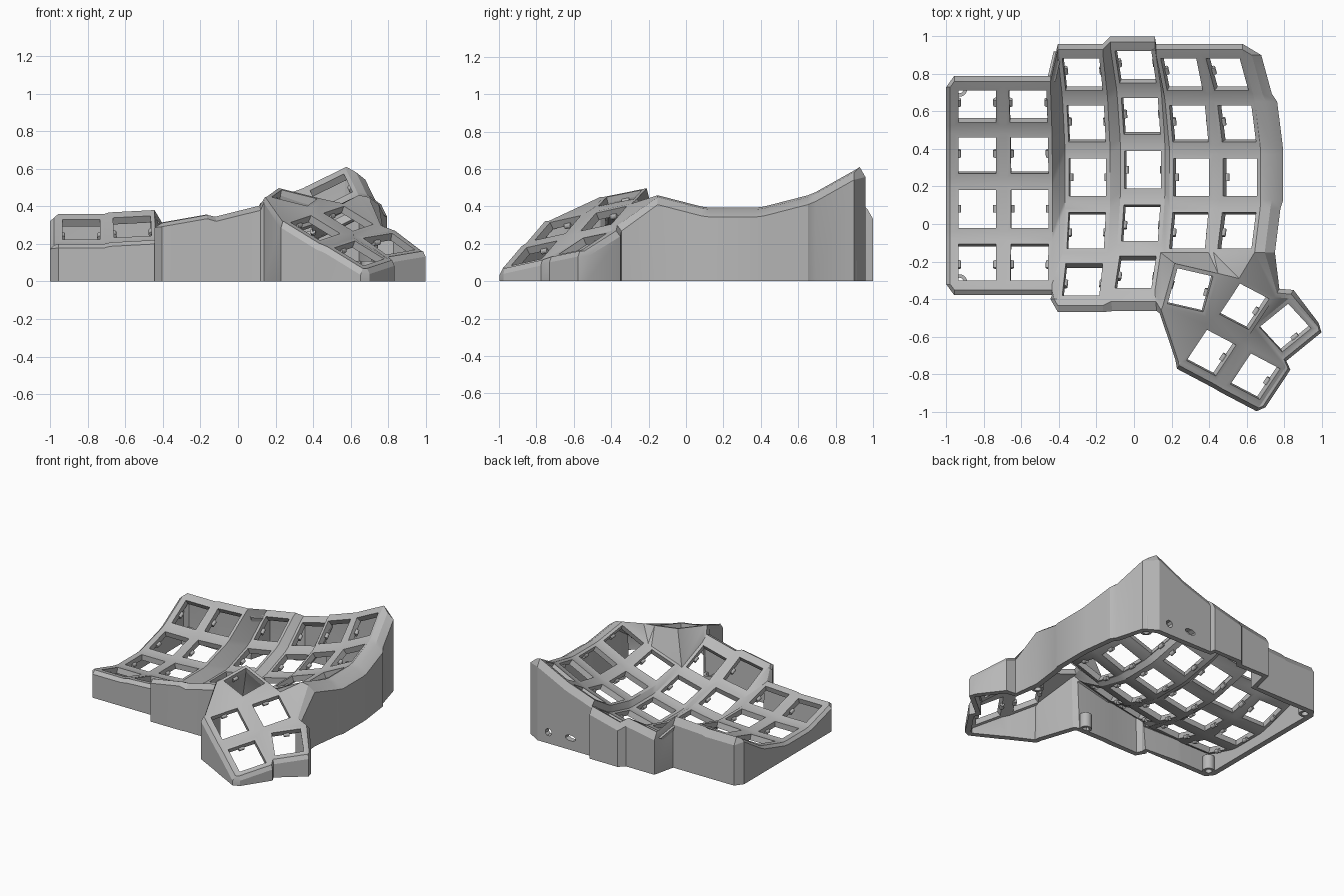
import bpy, bmesh, math
from mathutils import Matrix, Vector

cube = bpy.data.objects.get("Cube")
if cube:
    bpy.data.objects.remove(cube, do_unlink=True)

GREY = (0.48, 0.48, 0.48, 1)
grey = bpy.data.materials.new("matte_grey")
grey.use_nodes = True
grey.diffuse_color = GREY
grey.node_tree.nodes["Principled BSDF"].inputs["Base Color"].default_value = GREY

HOLE, PLATE, THICK = 0.1, 0.122, 0.042
RADIUS, STEP = 1.03, math.radians(16)


def finish(name, bm, thickness=0):
    mesh = bpy.data.meshes.new(name)
    bm.to_mesh(mesh)
    bm.free()
    mesh.materials.append(grey)
    obj = bpy.data.objects.new(name, mesh)
    bpy.context.collection.objects.link(obj)
    bpy.ops.object.select_all(action="DESELECT")
    obj.select_set(True)
    bpy.context.view_layer.objects.active = obj
    if thickness:
        mod = obj.modifiers.new("thickness", "SOLIDIFY")
        mod.thickness = thickness
        mod.offset = -1
        bpy.ops.object.modifier_apply(modifier=mod.name)
    bpy.ops.object.shade_smooth_by_angle(angle=math.radians(25))


class Key:
    """A square switch mount with a centre, two in-plane axes and corners."""

    def __init__(self, centre, u, v):
        self.c = Vector(centre)
        self.u = Vector(u).normalized()
        self.n = self.u.cross(Vector(v)).normalized()
        self.v = self.n.cross(self.u)
        self.tl, self.tr, self.br, self.bl = self.square(PLATE)

    def square(self, s):
        return [self.c + self.u * a * s + self.v * b * s
                for a, b in ((-1, 1), (1, 1), (1, -1), (-1, -1))]


# Finger columns: x, y, z of the middle key, sideways tilt, number of rows
columns = [
    (-0.835, 0.08, 0.12, 0, 4),
    (-0.555, 0.08, 0.135, 3, 4),
    (-0.247, 0.25, 0.1, 10, 5),
    (0.046, 0.29, 0.125, 14, 5),
    (0.305, 0.25, 0.23, 19, 4),
    (0.565, 0.25, 0.34, 26, 4),
]
k = []
for x, y, z, tilt, rows in columns:
    rot = Matrix.Rotation(-math.radians(tilt), 3, "Y")
    col = []
    for r in range(rows):
        a = (2 - r) * STEP
        arc = Vector((0, RADIUS * math.sin(a), RADIUS * (1 - math.cos(a))))
        col.append(Key(Vector((x, y, z)) + rot @ arc,
                       rot @ Vector((1, 0, 0)),
                       rot @ Vector((0, math.cos(a), math.sin(a)))))
    k.append(col)

# Thumb cluster
U, V = (0.776, -0.408, -0.477), (0.56, 0.81, 0.17)
t1 = Key((0.30, -0.352, 0.445), (0.96, -0.22, -0.24), (0.23, 0.95, 0.2))
t2 = Key((0.588, -0.44, 0.335), U, V)
t3 = Key((0.805, -0.553, 0.2), (0.61, -0.66, -0.44), (0.77, 0.63, 0.13))
t4 = Key((0.412, -0.686, 0.285), U, V)
t5 = Key((0.646, -0.812, 0.15), U, V)
keys = [key for col in k for key in col] + [t1, t2, t3, t4, t5]

shell = bmesh.new()


def face(*pts):
    return shell.faces.new([shell.verts.new(p) for p in pts])


# Key frames around the square openings
for key in keys:
    outer, inner = key.square(PLATE), key.square(HOLE)
    for i in range(4):
        j = (i + 1) % 4
        face(outer[i], outer[j], inner[j], inner[i])

# Webs along each column
for col in k:
    for a, b in zip(col, col[1:]):
        face(a.bl, a.br, b.tr, b.tl)

# Webs between neighbouring columns
for left, right in zip(k, k[1:]):
    pairs = list(zip(left, right))
    for a, b in pairs:
        face(a.tr, b.tl, b.bl, a.br)
    for (a, b), (c, d) in zip(pairs, pairs[1:]):
        face(a.br, b.bl, d.tl, c.tr)

# Fillers beside the two longer columns
pinky, ring, middle, index, inner_key = k[1][3], k[2][4], k[3][4], k[4][3], k[5][3]
face(pinky.br, k[2][3].bl, ring.tl)
face(pinky.br, ring.tl, ring.bl)
face(k[3][3].br, index.bl, middle.tr)

# Joins from the finger area to the thumb cluster
face(middle.tr, index.bl, t1.tl)
face(middle.tr, t1.tl, t1.bl, middle.br)
face(index.bl, index.br, t1.tr, t1.tl)
face(index.br, inner_key.bl, t1.tr)
face(inner_key.bl, t2.tl, t1.tr)
face(inner_key.bl, inner_key.br, t2.tl)
face(inner_key.br, t2.tr, t2.tl)

# Webs inside the thumb cluster
face(t1.tr, t2.tl, t2.bl, t1.br)
face(t1.bl, t1.br, t4.tl)
face(t1.br, t2.bl, t4.tl)
face(t1.bl, t4.tl, t4.bl)
face(t2.bl, t2.br, t4.tr, t4.tl)
face(t2.tr, t3.tl, t3.bl, t2.br)
face(t4.tr, t5.tl, t5.bl, t4.br)
face(t3.bl, t3.br, t5.tr, t5.tl)
face(t2.br, t3.bl, t5.tl, t4.tr)

# Edge loop: plate corner, lip point halfway out, and rim point on the wall
loop = []


def edge(points, dx, dy, drop, lift=0):
    for p in points:
        lip = p + Vector((dx / 2, dy / 2, lift))
        rim = p + Vector((dx, dy, -drop))
        rim.z = max(rim.z, 0.02)
        loop.append((p, lip, rim))


edge([p for col in k for p in (col[0].tl, col[0].tr)], 0, 0.06, 0.035, 0.018)
for key, reach in zip(k[5], (0.1, 0.12, 0.12, 0.108)):
    edge([key.tr, key.br], reach, 0, 0.05, -0.01)
edge([t2.tr, t3.tl], 0.025, 0.045, 0.03)
edge([t3.tr], 0.01, 0.03, 0.03)
edge([t3.tr, t3.br], 0.025, -0.02, 0.03)
edge([t5.tr, t5.br], 0.026, -0.014, 0.03)
edge([t5.br, t5.bl, t4.br, t4.bl], -0.022, -0.035, 0.035)
edge([t4.bl], -0.03, 0.01, 0.03)
edge([t1.bl], -0.015, -0.035, 0.03)
edge([middle.br, middle.bl], 0.01, -0.105, -0.01, 0.035)
edge([ring.br, ring.bl], 0, -0.07, 0.005, 0.015)
edge([ring.bl], -0.04, 0, 0.01)
edge([pinky.br, pinky.bl, k[0][3].br, k[0][3].bl], 0, -0.058, 0.015, 0.006)
edge([p for key in reversed(k[0]) for p in (key.bl, key.tl)], -0.043, 0, 0.02)


def port_wall(corners, x, z, rx, rz):
    """Wall panel with an eight-sided port opening."""
    ring_pts = []
    for i in range(4):
        for side in (22.5, -22.5):
            a = math.radians(135 - 90 * i + side)
            ring_pts.append(Vector((x + rx * math.cos(a), corners[0].y,
                                    z + rz * math.sin(a))))
    for i in range(4):
        face(corners[i], ring_pts[2 * i], ring_pts[2 * i + 1])
        face(corners[i], ring_pts[2 * i + 1],
             ring_pts[(2 * i + 2) % 8], corners[(i + 1) % 4])


# Lip, sloped rim and outer walls, with a slot and a round port at the back
ports = {8: (0.3, 0.09, 0.045, 0.022), 10: (0.485, 0.085, 0.028, 0.028)}
for i, (p, lip, rim) in enumerate(loop):
    p2, lip2, rim2 = loop[(i + 1) % len(loop)]
    face(p, lip, lip2, p2)
    face(lip, rim, rim2, lip2)
    wall = [rim, rim2, Vector((rim2.x, rim2.y, 0)), Vector((rim.x, rim.y, 0))]
    if i in ports:
        port_wall(wall, *ports[i])
    else:
        face(*wall)

bmesh.ops.remove_doubles(shell, verts=shell.verts, dist=0.0005)
bmesh.ops.recalc_face_normals(shell, faces=shell.faces)
shell.faces.ensure_lookup_table()
if shell.faces[0].normal.z < 0:
    bmesh.ops.reverse_faces(shell, faces=shell.faces)
finish("case_shell", shell, THICK)

# Small retaining clips on both sides of every opening
clips = bmesh.new()
for key in keys:
    for side in (-1, 1):
        axes = Matrix((key.u, key.n, key.v)).transposed().to_4x4()
        spot = key.c + key.u * side * HOLE - key.n * 0.042
        bmesh.ops.create_cone(clips, cap_ends=True, segments=12, radius1=0.015,
                              radius2=0.015, depth=0.04,
                              matrix=Matrix.Translation(spot) @ axes)
bmesh.ops.recalc_face_normals(clips, faces=clips.faces)
finish("switch_clips", clips)

# Hollow screw posts standing on the ground inside the walls
posts = bmesh.new()
for x, y in ((0.63, 0.88), (-0.93, 0.72), (-0.93, -0.31), (0.09, -0.41), (0.70, -0.2)):
    bmesh.ops.create_cone(posts, cap_ends=False, segments=20, radius1=0.042,
                          radius2=0.042, depth=0.11,
                          matrix=Matrix.Translation((x, y, 0.055)))
finish("screw_posts", posts, 0.018)
